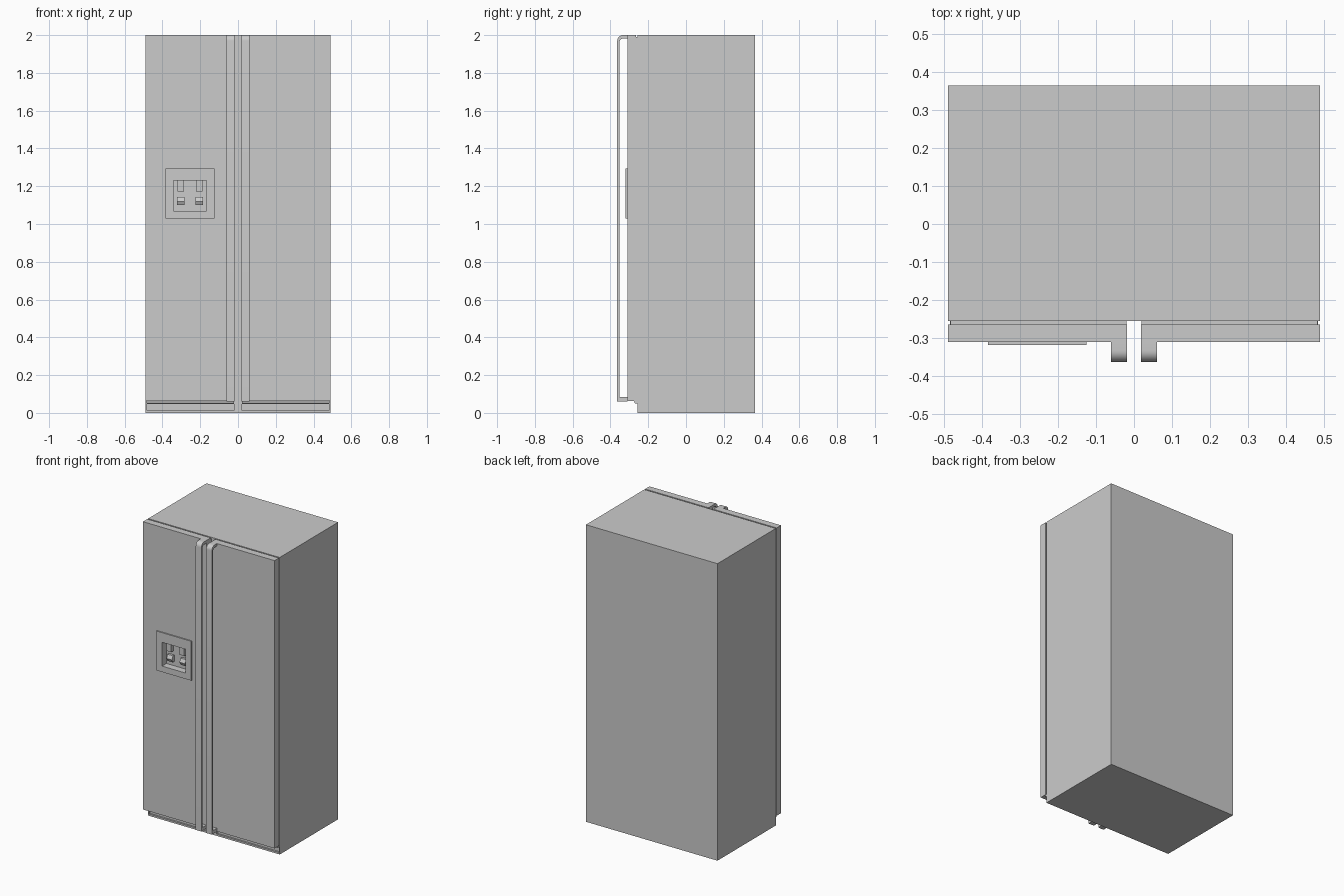
import bpy, bmesh, math

if "Cube" in bpy.data.objects:
    bpy.data.objects.remove(bpy.data.objects["Cube"])


def box(name, x0, x1, y0, y1, z0, z1):
    bm = bmesh.new()
    bmesh.ops.create_cube(bm, size=1)
    for v in bm.verts:
        v.co = (x1 if v.co.x > 0 else x0, y1 if v.co.y > 0 else y0, z1 if v.co.z > 0 else z0)
    return finish(name, bm)


def finish(name, bm):
    bmesh.ops.recalc_face_normals(bm, faces=bm.faces)
    me = bpy.data.meshes.new(name)
    bm.to_mesh(me)
    bm.free()
    ob = bpy.data.objects.new(name, me)
    bpy.context.collection.objects.link(ob)
    return ob


def extrude_x(name, profile, x0, x1):
    """Extrude a closed (y, z) profile along x."""
    bm = bmesh.new()
    face = bm.faces.new([bm.verts.new((x0, y, z)) for y, z in profile])
    new = bmesh.ops.extrude_face_region(bm, geom=[face])["geom"]
    bmesh.ops.translate(bm, vec=(x1 - x0, 0, 0),
                        verts=[v for v in new if isinstance(v, bmesh.types.BMVert)])
    return finish(name, bm)


def cut(ob, *bounds):
    cutter = box("cutter", *bounds)
    cutter.hide_render = True
    mod = ob.modifiers.new("cut", 'BOOLEAN')
    mod.operation, mod.solver, mod.object = 'DIFFERENCE', 'EXACT', cutter
    bpy.context.view_layer.objects.active = ob
    bpy.ops.object.modifier_apply(modifier=mod.name)
    bpy.data.objects.remove(cutter)


def arc(cy, cz, r, a0, a1, n=8):
    return [(cy + r * math.cos(math.radians(a0 + (a1 - a0) * i / n)),
             cz + r * math.sin(math.radians(a0 + (a1 - a0) * i / n))) for i in range(n + 1)]


DOOR_F, DOOR_B, BODY_F = -0.311, -0.265, -0.256

# Cabinet
cabinet = box("cabinet", -0.49, 0.49, BODY_F, 0.365, 0, 2)

# Handle side outline: rounded at the top, square at the bottom
handle = ([(DOOR_F, 0.06), (-0.364, 0.06)] + arc(-0.334, 1.97, 0.03, 180, 90)
          + [(DOOR_F, 2.0), (DOOR_F, 1.982)] + arc(-0.332, 1.962, 0.02, 90, 180)
          + [(-0.352, 0.083), (DOOR_F, 0.083)])
# Wedge strip under each door
strip = [(BODY_F, 0.066), (-0.276, 0.066), (-0.27, 0.05), (BODY_F, 0.05)]

doors = {}
for side, s in (("left", -1), ("right", 1)):
    def span(a, b):
        return sorted((s * a, s * b))
    # Toe panel recess, door, seal, strip and handle on each side
    cut(cabinet, *span(0.02, 0.483), BODY_F - 0.05, BODY_F + 0.012, 0.012, 0.048)
    doors[side] = box(side + "_door", *span(0.018, 0.49), DOOR_F, DOOR_B, 0.062, 2)
    box(side + "_seal", *span(0.02, 0.484), DOOR_B, BODY_F, 0.066, 1.99)
    extrude_x(side + "_toe_strip", strip, *span(0.02, 0.485))
    grip = extrude_x(side + "_handle", handle, *span(0.018, 0.06))
    bpy.ops.object.select_all(action='DESELECT')
    grip.select_set(True)
    bpy.context.view_layer.objects.active = grip
    bpy.ops.object.shade_smooth_by_angle(angle=math.radians(30))

# Dispenser frame with a recess into the left door
frame = box("dispenser_frame", -0.385, -0.125, -0.319, DOOR_F, 1.03, 1.295)
for ob in (frame, doors["left"]):
    cut(ob, -0.342, -0.167, -0.4, -0.272, 1.07, 1.23)

# Nozzles and slanted paddles
for i, x in enumerate((-0.303, -0.206)):
    box(f"nozzle_{i + 1}", x - 0.017, x + 0.017, -0.302, -0.28, 1.172, 1.23)
    paddle = [(-0.272, 1.143), (-0.288, 1.143), (-0.3, 1.12), (-0.29, 1.1), (-0.272, 1.1)]
    extrude_x(f"paddle_{i + 1}", paddle, x - 0.02, x + 0.02)
